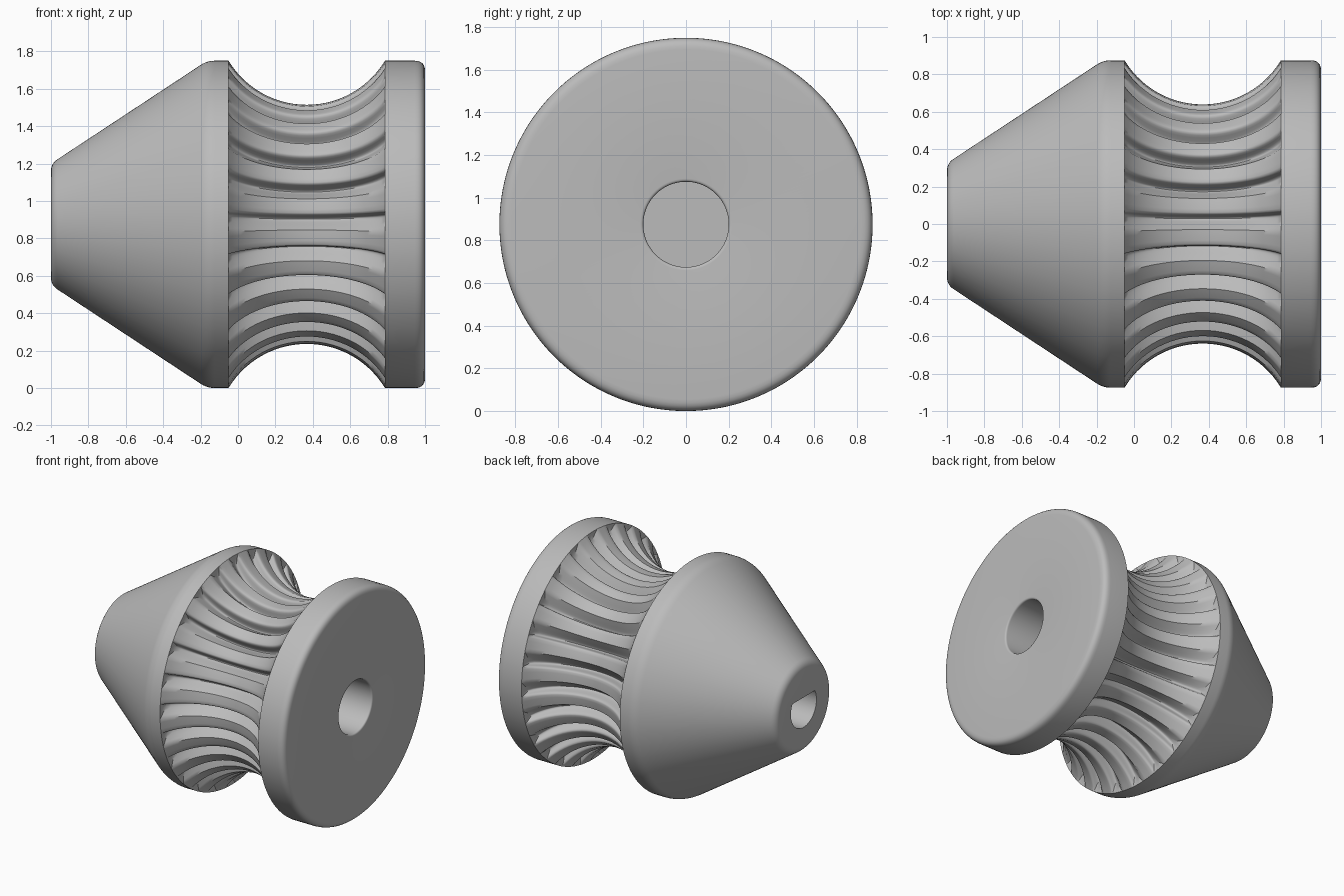
import bpy, bmesh, math

cube = bpy.data.objects.get("Cube")
if cube:
    bpy.data.objects.remove(cube, do_unlink=True)

R = 0.875                                # outer radius and axis height
TEETH = 24
DEPTH = 0.08                             # tooth depth
PITCH = 360 / TEETH
GROOVE_X0, GROOVE_X1, GROOVE_R = -0.05, 0.785, 0.64

# One ratchet tooth: (degrees, fraction of depth cut away)
TOOTH = [(5.5, 0), (7.2, 0), (9, 0), (10.7, 0), (12.3, 0), (13.5, .25), (15, .55),
         (16.3, .8), (17.2, .94), (17.9, 1), (18.3, .98), (18.7, .88), (19, .7),
         (19.2, .4), (19.4, .2), (19.8, .06)]
SPOKES = [(math.radians(a + PITCH * k), d) for k in range(TEETH) for a, d in TOOTH]


def corner(p, c, q, n=6):
    """Rounded corner from p to q, pulled towards c."""
    return [tuple((1 - t) ** 2 * p[i] + 2 * t * (1 - t) * c[i] + t * t * q[i] for i in (0, 1))
            for t in (k / n for k in range(n + 1))]


def round_ring(x, r):
    return [(x, r, a) for a, d in SPOKES]


def toothed_ring(x, r):
    return [(x, r - DEPTH * d, a) for a, d in SPOKES]


def d_ring(x, r=0.155, flat=0.075):
    """D-shaped section with its flat on top."""
    return [(x, min(r, flat / max(math.sin(a), 0.01)), a) for a, d in SPOKES]


# Blind D-shaped socket, then the nose cone
rings = [d_ring(-0.45), d_ring(-1)]
cone = corner((-1, .285), (-1, .325), (-.965, .348)) + corner((-.2, .852), (-.165, .875), (-.125, R))
rings += [round_ring(x, r) for x, r in cone + [(GROOVE_X0, R)]]

# Toothed groove following a circular arc
half = (GROOVE_X1 - GROOVE_X0) / 2
mid = (GROOVE_X0 + GROOVE_X1) / 2
sag = R - GROOVE_R
arc_r = (half ** 2 + sag ** 2) / (2 * sag)
sweep = math.asin(half / arc_r)
STEPS = 28
for i in range(STEPS + 1):
    t = sweep * (2 * i / STEPS - 1)
    rings.append(toothed_ring(mid + arc_r * math.sin(t), GROOVE_R + arc_r * (1 - math.cos(t))))

# End flange and blind round bore
flange = [(GROOVE_X1, R)] + corner((.945, R), (1, R), (1, .82))
flange += corner((1, .215), (1, .2), (.985, .2), 4) + [(0.4, .2)]
rings += [round_ring(x, r) for x, r in flange]

# Skin the rings into one closed body
bm = bmesh.new()
loops = [[bm.verts.new((x, -r * math.cos(a), R + r * math.sin(a))) for x, r, a in ring]
         for ring in rings]
n = len(SPOKES)
for a, b in zip(loops, loops[1:]):
    for j in range(n):
        k = (j + 1) % n
        bm.faces.new((a[j], a[k], b[k], b[j]))
bm.faces.new(loops[0])
bm.faces.new(loops[-1])
bmesh.ops.remove_doubles(bm, verts=bm.verts[:], dist=1e-5)
bmesh.ops.recalc_face_normals(bm, faces=bm.faces[:])
mesh = bpy.data.meshes.new("grooved_drive_wheel")
bm.to_mesh(mesh)
bm.free()

# Plain grey material
grey = bpy.data.materials.new("plain_grey")
grey.use_nodes = True
colour = (0.5, 0.5, 0.5, 1)
grey.diffuse_color = colour
for node in grey.node_tree.nodes:
    if node.type == 'BSDF_PRINCIPLED':
        node.inputs["Base Color"].default_value = colour
mesh.materials.append(grey)

wheel = bpy.data.objects.new("grooved_drive_wheel", mesh)
bpy.context.collection.objects.link(wheel)
bpy.ops.object.select_all(action='DESELECT')
wheel.select_set(True)
bpy.context.view_layer.objects.active = wheel
bpy.ops.object.shade_smooth_by_angle(angle=math.radians(42))
